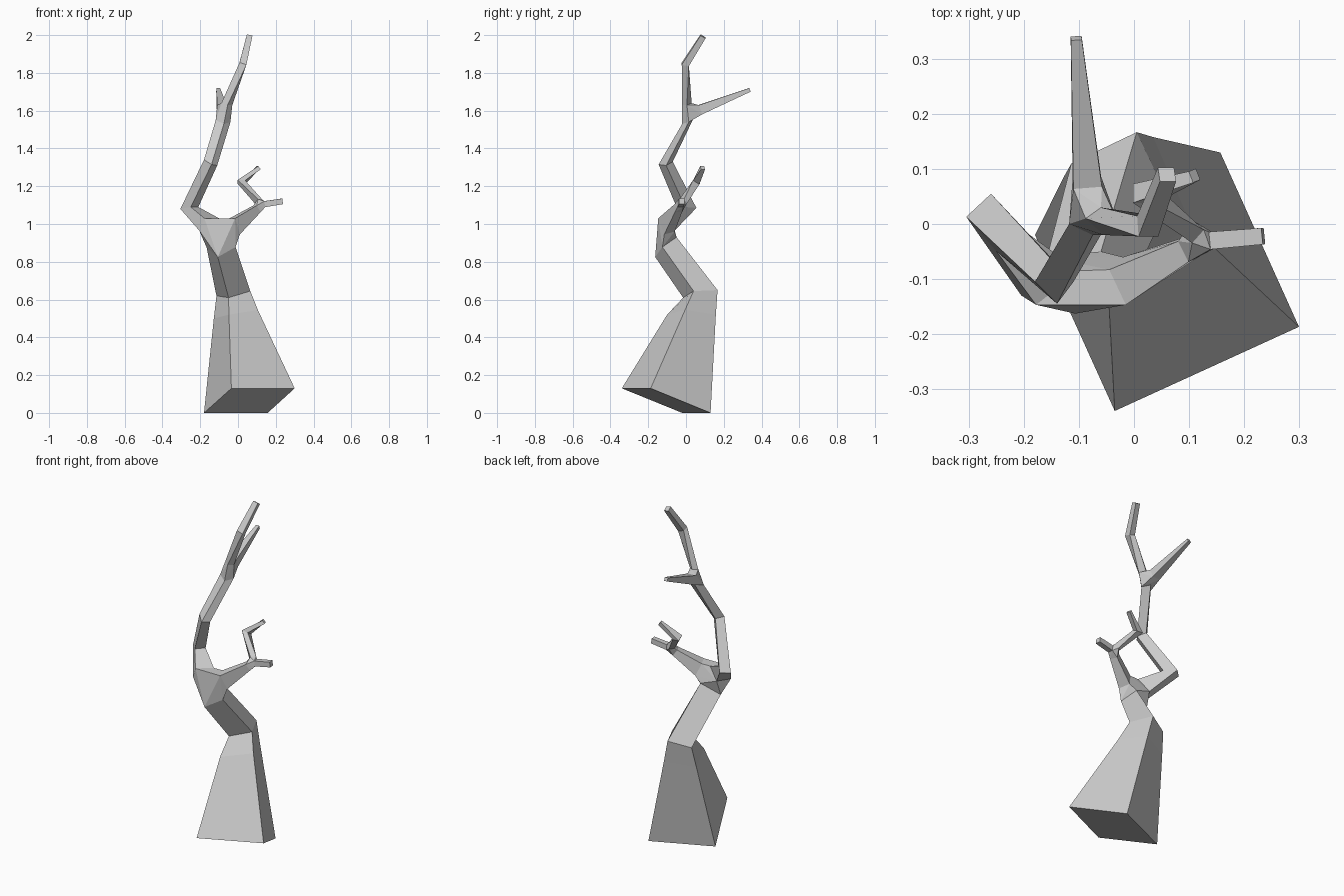
import bpy, bmesh
from mathutils import Vector
from itertools import permutations

if "Cube" in bpy.data.objects:
    bpy.data.objects.remove(bpy.data.objects["Cube"])

bm = bmesh.new()


def ring(*pts):
    """Four-cornered cross-section from explicit corners."""
    return [bm.verts.new(p) for p in pts]


def square(center, normal, half, ref=(0, 0, 1)):
    """Square cross-section facing along normal."""
    c, n = Vector(center), Vector(normal).normalized()
    u = n.cross(Vector(ref)).normalized() * half
    v = n.cross(u)
    return [bm.verts.new(c + a * u + b * v) for a, b in ((1, 1), (-1, 1), (-1, -1), (1, -1))]


def bridge(a, b):
    """Join two sections, matching the closest corners."""
    ca = sum((v.co for v in a), Vector()) / 4
    cb = sum((v.co for v in b), Vector()) / 4
    orders = []
    for base in (b, b[::-1]):
        orders += [base[i:] + base[:i] for i in range(4)]
    best = min(orders, key=lambda o: sum(((p.co - ca) - (q.co - cb)).length_squared for p, q in zip(a, o)))
    for i in range(4):
        j = (i + 1) % 4
        bm.faces.new((a[i], a[j], best[j], best[i]))


def limb(*rings, cap=False):
    for a, b in zip(rings, rings[1:]):
        bridge(a, b)
    if cap:
        bm.faces.new(rings[-1])


def fork(*rings):
    """Wrap a faceted junction around its sections, leaving them open."""
    out = bmesh.ops.convex_hull(bm, input=[v for r in rings for v in r])
    faces = [f for f in out["geom"] if isinstance(f, bmesh.types.BMFace)]
    inner = [f for f in faces if any(all(v in r for v in f.verts) for r in rings)]
    bmesh.ops.delete(bm, geom=inner, context='FACES_ONLY')


# trunk
base = ring((-.035, -.34, .13), (.30, -.187, .13), (.157, .13, 0), (-.18, -.02, 0))
upper = ring((-.048, -.10, .52), (.105, -.005, .545), (.035, .158, .52), (-.128, .085, .5))
bend = ring((-.05, -.015, .61), (.065, .04, .645), (.005, .167, .65), (-.114, .11, .62))
top = ring((-.107, -.163, .825), (-.013, -.125, .878), (-.06, -.05, .93), (-.166, -.09, .875))
bm.faces.new(base)
limb(base, upper, bend, top)

# main fork
left = ring((-.178, -.147, 1.03), (-.205, -.13, .965), (-.16, -.06, .965), (-.10, -.085, 1.03))
right = ring((-.015, -.147, 1.03), (.01, -.115, .945), (-.02, -.06, .96), (-.045, -.083, 1.03))
fork(top, left, right)

# tall left branch
elbow = ring((-.25, -.05, 1.09), (-.305, .013, 1.08), (-.26, .055, 1.085), (-.21, -.005, 1.09))
knee = ring((-.14, -.145, 1.315), (-.18, -.105, 1.34), (-.145, -.07, 1.33), (-.11, -.105, 1.31))
limb(left, elbow, knee)
low = ring((-.075, -.02, 1.53), (-.118, .0, 1.55), (-.085, .04, 1.56), (-.04, .015, 1.54))
limb(knee, low)

# upper fork with back twig and leading tip
lead = ring((-.055, -.02, 1.63), (-.088, .01, 1.64), (-.06, .03, 1.64), (-.03, .005, 1.63))
back = square((-.085, .075, 1.605), (-.02, .26, .1), .026)
fork(low, lead, back)
limb(back, square((-.105, .338, 1.71), (-.02, .26, .1), .01), cap=True)
limb(lead, square((.025, -.004, 1.845), (.1, .07, .3), .019, (0, 1, 0)),
     square((.06, .09, 1.993), (.035, .095, .15), .015, (0, 1, 0)), cap=True)

# short right branch with two twigs
node = square((.10, -.045, 1.08), (.12, .06, .09), .021)
limb(right, node)
side = square((.14, -.03, 1.105), (1, .1, .15), .016)
rise = square((.108, -.015, 1.12), (-.09, .08, .12), .016)
fork(node, side, rise)
limb(side, square((.235, -.022, 1.12), (1, .1, .15), .015), cap=True)
limb(rise, square((.018, .055, 1.222), (.02, .12, .2), .02, (1, 0, 0)),
     square((.11, .088, 1.298), (.09, .035, .08), .011), cap=True)

bm.verts.ensure_lookup_table()
bmesh.ops.recalc_face_normals(bm, faces=bm.faces)
mesh = bpy.data.meshes.new("bare_tree")
bm.to_mesh(mesh)
bm.free()
bpy.context.collection.objects.link(bpy.data.objects.new("bare_tree", mesh))
